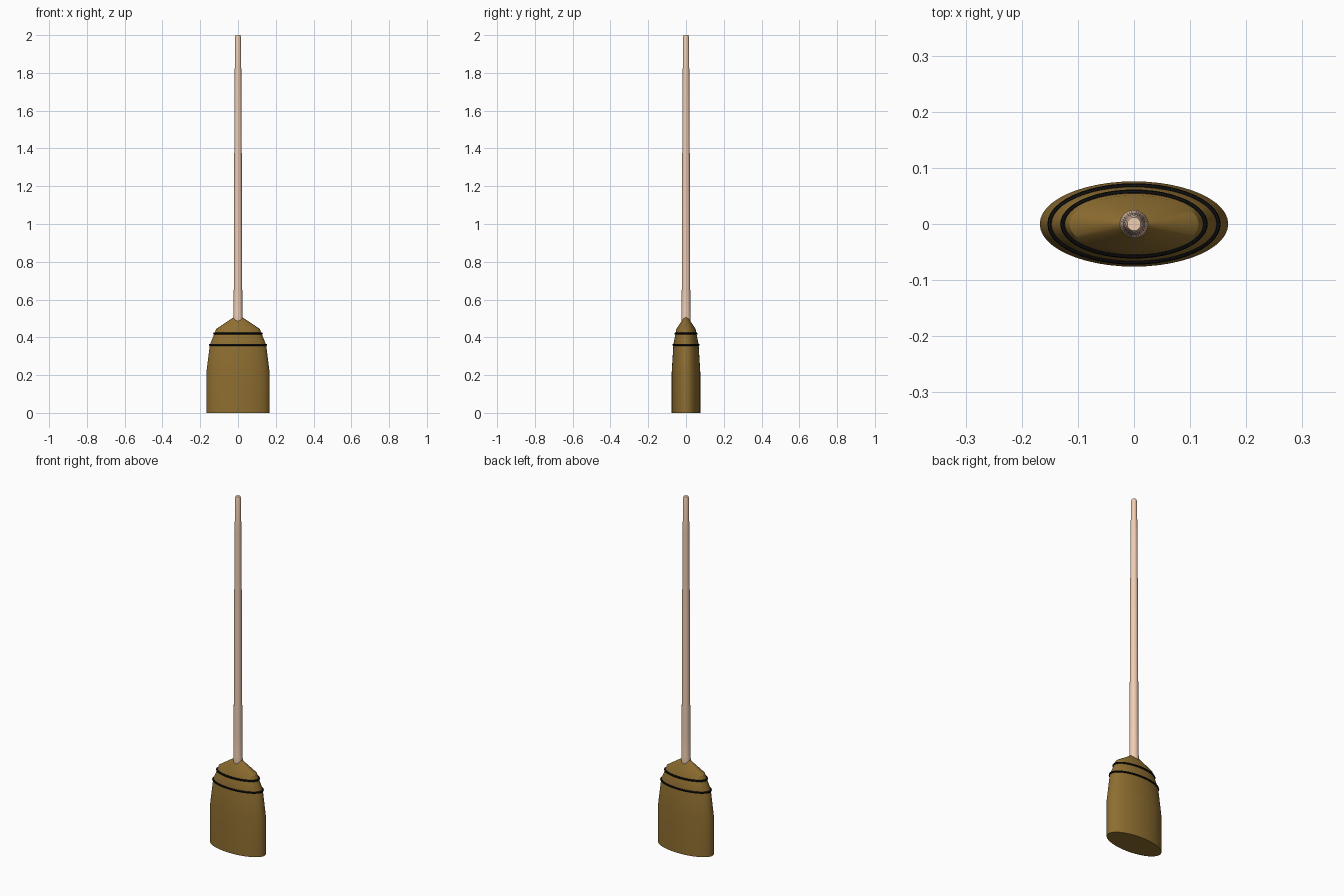
import bpy, bmesh, math

if "Cube" in bpy.data.objects:
    bpy.data.objects.remove(bpy.data.objects["Cube"])


def material(name, color):
    m = bpy.data.materials.new(name)
    m.diffuse_color = (*color, 1)
    m.use_nodes = True
    m.node_tree.nodes["Principled BSDF"].inputs["Base Color"].default_value = m.diffuse_color
    return m


def loft(name, sections, mat, sides=32, closed=False):
    """Stack of elliptical rings (rx, ry, z), capped or joined into a closed band."""
    bm = bmesh.new()
    rings = []
    for rx, ry, z in sections:
        angles = [2 * math.pi * i / sides for i in range(sides)]
        rings.append([bm.verts.new((rx * math.cos(a), ry * math.sin(a), z)) for a in angles])
    pairs = list(zip(rings, rings[1:]))
    if closed:
        pairs.append((rings[-1], rings[0]))
    else:
        bm.faces.new(rings[0][::-1])
        bm.faces.new(rings[-1])
    for low, high in pairs:
        for i in range(sides):
            j = (i + 1) % sides
            bm.faces.new((low[i], low[j], high[j], high[i]))
    bmesh.ops.recalc_face_normals(bm, faces=bm.faces)
    mesh = bpy.data.meshes.new(name)
    bm.to_mesh(mesh)
    bm.free()
    mesh.materials.append(mat)
    obj = bpy.data.objects.new(name, mesh)
    bpy.context.collection.objects.link(obj)
    bpy.ops.object.select_all(action='DESELECT')
    obj.select_set(True)
    bpy.context.view_layer.objects.active = obj
    bpy.ops.object.shade_smooth_by_angle(angle=math.radians(30))
    return obj


straw = material("straw", (0.27, 0.155, 0.03))
wood = material("wood", (0.87, 0.61, 0.45))
twine = material("twine", (0.005, 0.005, 0.005))

# Bristle head, flattened and tapering to the handle
loft("bristle_head", [(0.168, 0.076, 0), (0.168, 0.076, 0.21), (0.149, 0.067, 0.36),
                      (0.115, 0.051, 0.445), (0.025, 0.011, 0.505)], straw, 48)

# Tapered handle with softened ends
handle = [(0.018, 0.46), (0.023, 0.485), (0.025, 0.505), (0.0235, 0.52), (0.0225, 0.65),
          (0.020, 1.35), (0.0175, 1.80), (0.015, 1.99), (0.012, 2.0)]
loft("handle", [(r, r, z) for r, z in handle], wood)

# Stitching bands around the head
for name, rx, ry, z in (("lower_band", 0.149, 0.067, 0.36), ("upper_band", 0.126, 0.056, 0.42)):
    section = []
    for k in range(8):
        a = 2 * math.pi * k / 8
        d = 0.0055 * math.cos(a)
        section.append((rx + d, ry + d, z + 0.0055 * math.sin(a)))
    loft(name, section, twine, 48, closed=True)
